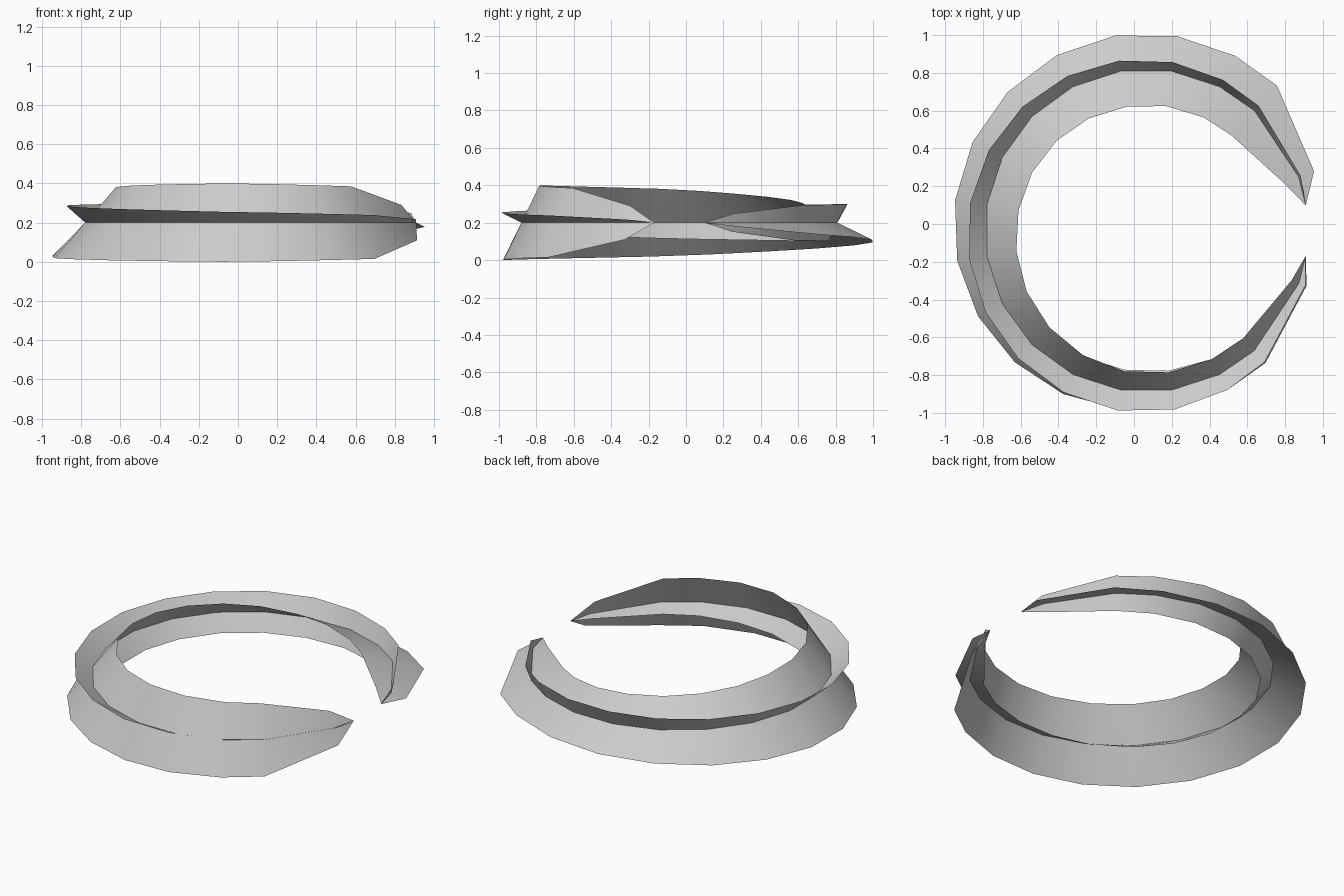
import bpy, bmesh, math

if "Cube" in bpy.data.objects:
    bpy.data.objects.remove(bpy.data.objects["Cube"])

CX, CY, CZ, R = 0.065, -0.035, 0.2, 0.855   # spine circle of the open ring


def lerp(table, a):
    """Linear interpolation in a list of (angle, value) pairs."""
    for (a0, v0), (a1, v1) in zip(table, table[1:]):
        if a <= a1:
            return v0 + (v1 - v0) * max(0, a - a0) / (a1 - a0)
    return table[-1][1]


# Section positions around the ring, in degrees
angles = [9, 19.5, 48, 63] + list(range(81, 298, 18)) + [312, 341, 351]

# Gradual twist and half-widths along the ring, tapering to points
twist = [(9, -12), (48, -20), (99, -29), (180, -47), (265, -64), (351, -65)]
wide = [(9, 0), (19.5, 0.09), (48, 0.19), (99, 0.218), (180, 0.243),
        (270, 0.222), (312, 0.205), (341, 0.10), (351, 0)]
narrow = [(9, 0), (19.5, 0.05), (48, 0.1), (99, 0.115), (180, 0.127),
          (270, 0.122), (312, 0.09), (341, 0.04), (351, 0)]


def ribbon(name, widths, turn):
    """Twisted strip running on both sides of the spine."""
    bm = bmesh.new()
    rows = []
    for a in angles:
        t = math.radians(a)
        tw = math.radians(lerp(twist, a) + turn)
        w = lerp(widths, a)
        row = []
        for s in ((0,) if w == 0 else (1, 0, -1)):
            r = R + s * w * math.cos(tw)
            row.append(bm.verts.new((CX + r * math.cos(t), CY + r * math.sin(t),
                                     CZ + s * w * math.sin(tw))))
        rows.append(row)
    for p, q in zip(rows, rows[1:]):
        for i in range(2):
            if len(p) == 1:
                bm.faces.new((p[0], q[i], q[i + 1]))
            elif len(q) == 1:
                bm.faces.new((p[i], q[0], p[i + 1]))
            else:
                bm.faces.new((p[i], q[i], q[i + 1], p[i + 1]))
    me = bpy.data.meshes.new(name)
    bm.to_mesh(me)
    bm.free()
    me.shade_smooth()
    ob = bpy.data.objects.new(name, me)
    bpy.context.collection.objects.link(ob)
    return ob


# Two blades crossing at right angles along the same spine
ribbon("wide_blade", wide, 0)
ribbon("narrow_blade", narrow, 90)
